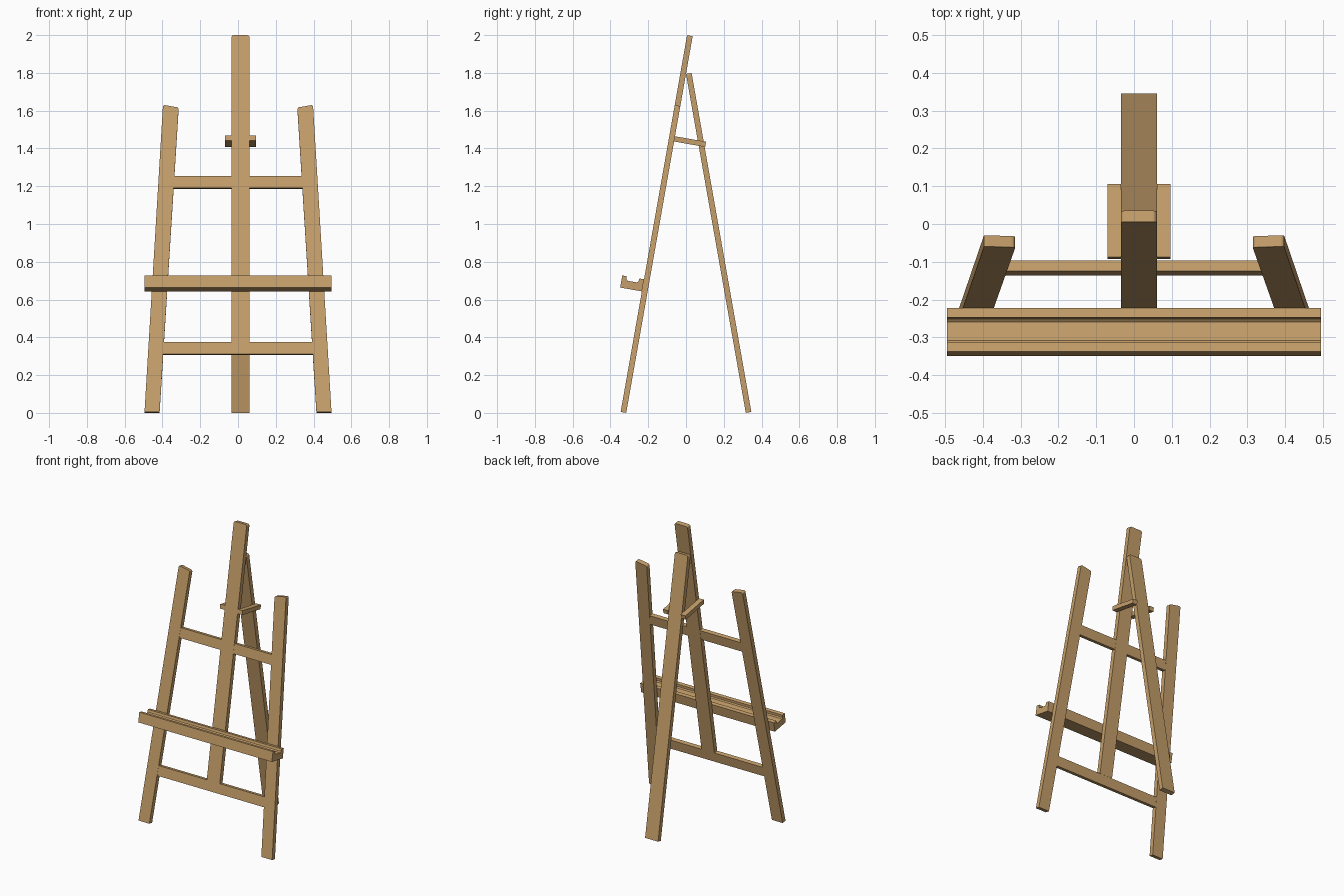
import bpy, bmesh, math
from mathutils import Matrix, Vector

if "Cube" in bpy.data.objects:
    bpy.data.objects.remove(bpy.data.objects["Cube"])

wood = bpy.data.materials.new("tan_wood")
wood.diffuse_color = (0.56, 0.345, 0.145, 1)
wood.use_nodes = True
wood.node_tree.nodes["Principled BSDF"].inputs["Base Color"].default_value = wood.diffuse_color

TILT = math.radians(10)
S, C = math.sin(TILT), math.cos(TILT)
T = 0.03  # board thickness
# Leaning plane: local x = across, local y = up the board, local z = out of the front face
FRONT = Matrix(((1, 0, 0, 0), (0, S, -C, -0.346), (0, C, S, 0.0052), (0, 0, 0, 1)))
BACK = Matrix.Rotation(math.pi, 4, 'Z') @ FRONT


def prism(name, points, direction, frame, round_top=0.0):
    """Extrude a closed outline along direction; optionally round its two top corners."""
    bm = bmesh.new()
    face = bm.faces.new([bm.verts.new(p) for p in points])
    d = Vector(direction)
    out = bmesh.ops.extrude_face_region(bm, geom=[face], use_keep_orig=True)
    bmesh.ops.translate(bm, vec=d, verts=[g for g in out["geom"] if isinstance(g, bmesh.types.BMVert)])
    if round_top:
        mid = sum(p[1] for p in points) / len(points)
        edges = [e for e in bm.edges
                 if (e.verts[0].co - e.verts[1].co).cross(d).length < 1e-6 and e.verts[0].co.y > mid]
        bmesh.ops.bevel(bm, geom=edges, offset=round_top, segments=4, profile=0.5, affect='EDGES')
    bm.transform(frame)
    bmesh.ops.recalc_face_normals(bm, faces=bm.faces)
    me = bpy.data.meshes.new(name)
    bm.to_mesh(me)
    bm.free()
    me.materials.append(wood)
    ob = bpy.data.objects.new(name, me)
    bpy.context.collection.objects.link(ob)
    return ob


def board(name, x0, x1, v0, v1, n0, n1, frame, round_top=0.0):
    pts = [(x0, v0, n0), (x1, v0, n0), (x1, v1, n0), (x0, v1, n0)]
    return prism(name, pts, (0, 0, n1 - n0), frame, round_top)


# Central mast and rear leg
board("mast", -0.035, 0.061, 0.376, 2.025, 0, -T, FRONT, 0.012)
board("rear_leg", -0.061, 0.035, 0, 1.822, 0, -T, BACK, 0.012)

# Splayed front legs
for side, label in ((-1, "left"), (1, "right")):
    pts = [(side * 0.495, 0, 0), (side * 0.415, 0, 0), (side * 0.314, 1.636, 0), (side * 0.397, 1.651, 0)]
    prism("front_leg_" + label, pts, (0, 0, -T), FRONT, 0.01)

# Cross rails, slightly recessed, with ends tucked into the legs
for label, v0, half in (("lower", 0.311, 0.41), ("upper", 1.204, 0.355)):
    board(label + "_rail", -half, half, v0, v0 + 0.065, -0.001, -T + 0.001, FRONT)

# Spreader arms joining the mast and rear leg
for label, x0 in (("left", -0.07), ("right", 0.061)):
    board("spreader_" + label, x0, x0 + 0.035, 1.459, 1.487, 0, -0.197, FRONT)

# Canvas tray with a grooved profile
groove = [(0, 0.648), (0.117, 0.648), (0.117, 0.713), (0.093, 0.713), (0.091, 0.697), (0.084, 0.690),
          (0.034, 0.690), (0.027, 0.697), (0.025, 0.713), (0, 0.713)]
prism("canvas_tray", [(-0.495, v, n) for n, v in groove], (0.99, 0, 0), FRONT)
